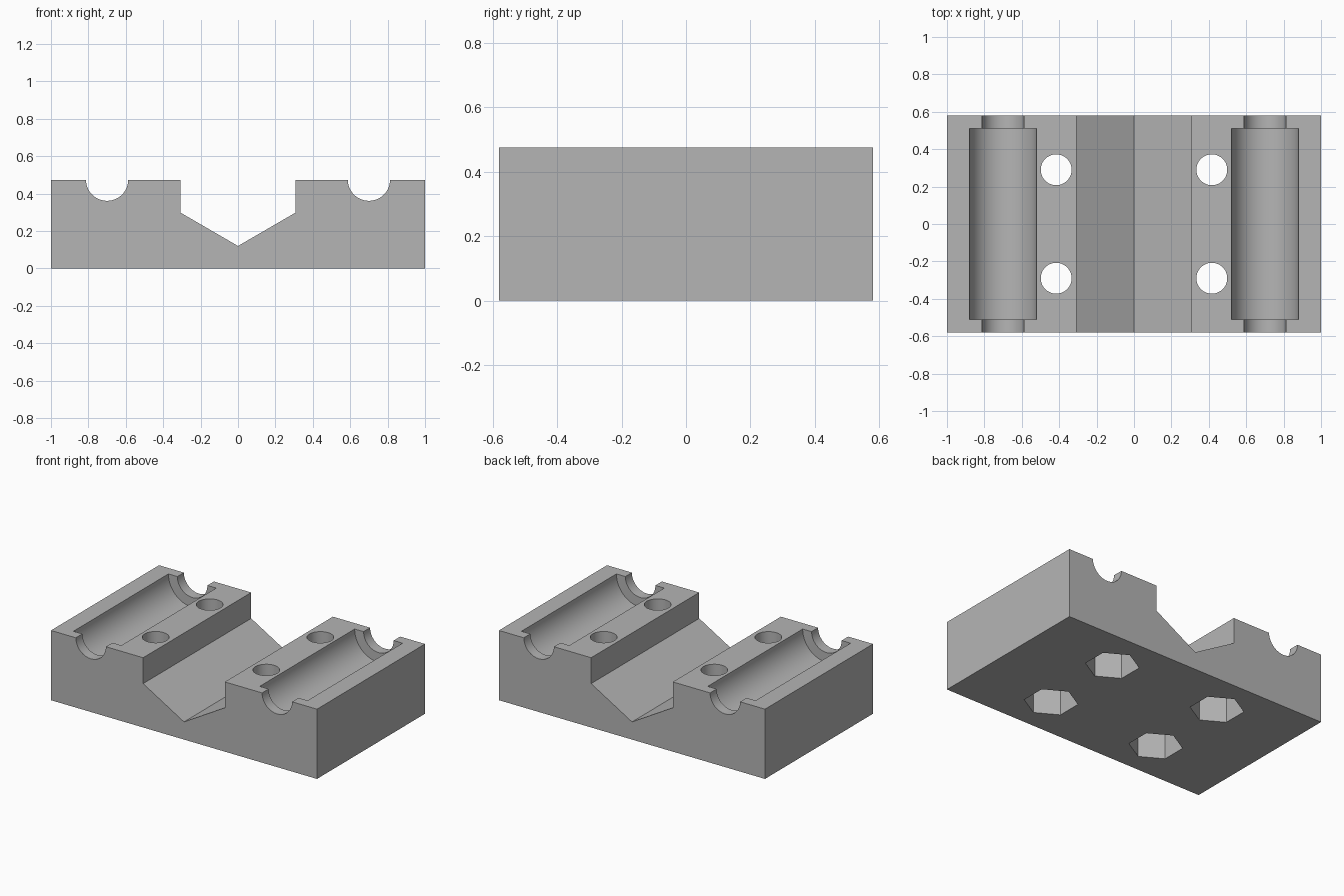
import bpy, bmesh, math
from mathutils import Matrix

if "Cube" in bpy.data.objects:
    bpy.data.objects.remove(bpy.data.objects["Cube"])

L, W, H = 1.0, 0.58, 0.474      # half length, half width, height
RAIL_X, HOLE_X, HOLE_Y = 0.70, 0.416, 0.29

grey = bpy.data.materials.new("plain grey")
grey.diffuse_color = (0.46, 0.46, 0.46, 1)
grey.use_nodes = True
grey.node_tree.nodes["Principled BSDF"].inputs["Base Color"].default_value = grey.diffuse_color


def add_object(name, bm):
    bmesh.ops.recalc_face_normals(bm, faces=bm.faces)
    mesh = bpy.data.meshes.new(name)
    bm.to_mesh(mesh)
    bm.free()
    mesh.materials.append(grey)
    obj = bpy.data.objects.new(name, mesh)
    bpy.context.collection.objects.link(obj)
    return obj


def cut(target, radius, depth, sides, matrix):
    """Subtract a prism or cylinder from the target."""
    bm = bmesh.new()
    bmesh.ops.create_cone(bm, cap_ends=True, segments=sides, radius1=radius,
                          radius2=radius, depth=depth, matrix=matrix)
    cutter = add_object("cutter", bm)
    cutter.hide_render = True
    mod = target.modifiers.new("cut", 'BOOLEAN')
    mod.operation, mod.solver, mod.object = 'DIFFERENCE', 'EXACT', cutter
    bpy.ops.object.modifier_apply(modifier=mod.name)
    bpy.data.objects.remove(cutter)


# Block with a V channel, extruded along y
half = [(L, 0), (L, H), (0.307, H), (0.307, 0.298)]
profile = half + [(0, 0.12)] + [(-x, z) for x, z in reversed(half)]
bm = bmesh.new()
face = bm.faces.new([bm.verts.new((x, -W, z)) for x, z in profile])
ext = bmesh.ops.extrude_face_region(bm, geom=[face])
bmesh.ops.translate(bm, vec=(0, 2 * W, 0),
                    verts=[g for g in ext["geom"] if isinstance(g, bmesh.types.BMVert)])
block = add_object("carriage_block", bm)
bpy.context.view_layer.objects.active = block
block.select_set(True)

along_y = Matrix.Rotation(math.pi / 2, 4, 'X')
for side in (-1, 1):
    # Bearing seat and narrower rod groove
    axis = Matrix.Translation((side * RAIL_X, 0, H + 0.0005)) @ along_y
    cut(block, 0.18, 1.02, 96, axis)
    cut(block, 0.113, 1.4, 96, axis)
    for end in (-1, 1):
        # Bolt hole with a hexagonal nut pocket underneath
        x, y = side * HOLE_X, end * HOLE_Y
        cut(block, 0.0825, 1.2, 64, Matrix.Translation((x, y, 0.3)))
        cut(block, 0.166, 0.42, 6, Matrix.Translation((x, y, 0)))

bpy.ops.object.shade_smooth_by_angle(angle=math.radians(25))
